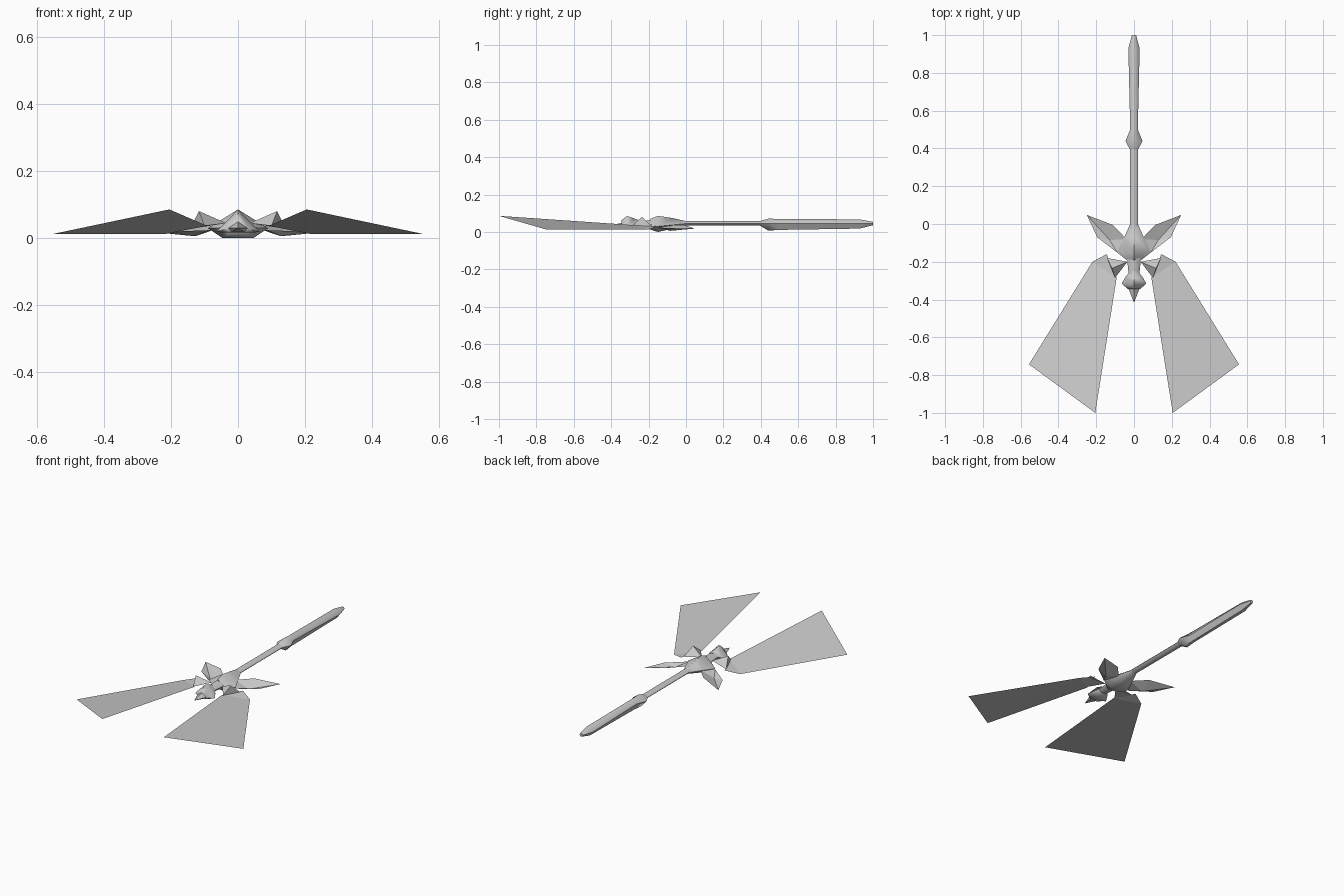
import bpy
import bmesh
import math

cube = bpy.data.objects.get("Cube")
if cube:
    bpy.data.objects.remove(cube, do_unlink=True)

grey = bpy.data.materials.new("plain grey")
grey.use_nodes = True
grey.diffuse_color = (0.6, 0.6, 0.6, 1)
grey.node_tree.nodes["Principled BSDF"].inputs["Base Color"].default_value = (0.6, 0.6, 0.6, 1)


def finish(name, bm, smooth=None):
    me = bpy.data.meshes.new(name)
    bm.to_mesh(me)
    bm.free()
    me.materials.append(grey)
    ob = bpy.data.objects.new(name, me)
    bpy.context.collection.objects.link(ob)
    if smooth:
        bpy.ops.object.select_all(action='DESELECT')
        ob.select_set(True)
        bpy.context.view_layer.objects.active = ob
        bpy.ops.object.shade_smooth_by_angle(angle=math.radians(smooth))
    return ob


def loft(name, stations, smooth=50):
    """Six-sided loft along y. Station: y, half width, top z, middle z,
    bottom z, half width of top, half width of bottom."""
    bm = bmesh.new()
    rings = []
    for y, w, top, mid, bot, wt, wb in stations:
        pts = [(wt, top), (w, mid), (wb, bot), (-wb, bot), (-w, mid), (-wt, top)]
        rings.append([bm.verts.new((x, y, z)) for x, z in pts])
    for a, b in zip(rings, rings[1:]):
        for i in range(6):
            j = (i + 1) % 6
            bm.faces.new((a[i], a[j], b[j], b[i]))
    bm.faces.new(rings[0])
    bm.faces.new(rings[-1])
    bmesh.ops.remove_doubles(bm, verts=bm.verts, dist=0.0005)
    bmesh.ops.recalc_face_normals(bm, faces=bm.faces)
    return finish(name, bm, smooth)


def pair(name, points, faces, sheet=True):
    """Builds a left part and its mirrored right twin."""
    for side, s in (("left", 1), ("right", -1)):
        bm = bmesh.new()
        vs = [bm.verts.new((s * x, y, z)) for x, y, z in points]
        for f in faces:
            bm.faces.new([vs[i] for i in f])
        bmesh.ops.recalc_face_normals(bm, faces=bm.faces)
        if sheet:  # open sheets face upward
            bm.normal_update()
            for f in bm.faces:
                if f.normal.z < 0:
                    f.normal_flip()
        finish(side + "_" + name, bm)


# Torso: peaked back with a flat belly, narrowing into the tail
loft("torso", [
    (0.00, 0.020, 0.058, 0.045, 0.034, 0.006, 0.010),
    (-0.07, 0.052, 0.074, 0.038, 0.018, 0.000, 0.028),
    (-0.15, 0.090, 0.086, 0.030, 0.000, 0.000, 0.045),
    (-0.19, 0.040, 0.070, 0.032, 0.012, 0.000, 0.030),
], 60)

# Neck
loft("neck", [
    (-0.17, 0.038, 0.062, 0.040, 0.020, 0.012, 0.020),
    (-0.27, 0.028, 0.058, 0.040, 0.024, 0.010, 0.015),
])

# Head with wide cheeks, and a pointed snout
loft("head", [
    (-0.25, 0.020, 0.062, 0.045, 0.026, 0.006, 0.012),
    (-0.28, 0.045, 0.074, 0.032, 0.020, 0.000, 0.030),
    (-0.315, 0.065, 0.086, 0.020, 0.017, 0.000, 0.050),
    (-0.345, 0.032, 0.062, 0.028, 0.018, 0.000, 0.024),
], 60)
loft("snout", [
    (-0.335, 0.032, 0.052, 0.030, 0.018, 0.000, 0.022),
    (-0.415, 0.001, 0.031, 0.030, 0.029, 0.000, 0.001),
])

# Long tail with a flared collar and a heavy end
loft("tail_rod", [
    (-0.03, 0.022, 0.058, 0.046, 0.034, 0.010, 0.010),
    (0.42, 0.022, 0.058, 0.046, 0.034, 0.010, 0.010),
])
loft("tail_end", [
    (0.395, 0.022, 0.058, 0.046, 0.034, 0.010, 0.010),
    (0.44, 0.045, 0.071, 0.046, 0.007, 0.012, 0.010),
    (0.50, 0.020, 0.070, 0.046, 0.011, 0.009, 0.008),
    (0.93, 0.030, 0.067, 0.044, 0.018, 0.010, 0.010),
    (1.00, 0.011, 0.054, 0.045, 0.036, 0.005, 0.005),
])

# Large flat wings spread toward the front
pair("wing",
     [(0.145, -0.16, 0.030), (0.22, -0.20, 0.012), (0.556, -0.743, 0.012),
      (0.205, -1.0, 0.086), (0.092, -0.285, 0.037)],
     [(0, 1, 4), (1, 2, 3), (1, 3, 4)])

# Peaked shoulders joining wings to torso
pair("shoulder",
     [(0.035, -0.20, 0.045), (0.10, -0.285, 0.037), (0.142, -0.18, 0.028),
      (0.117, -0.235, 0.081)],
     [(0, 1, 3), (1, 2, 3), (2, 0, 3), (0, 2, 1)], sheet=False)

# Small creased fins swept toward the back
pair("rear_fin",
     [(0.04, -0.08, 0.036), (0.112, -0.005, 0.036), (0.25, 0.048, 0.018),
      (0.195, -0.07, 0.020), (0.088, -0.152, 0.024), (0.128, -0.085, 0.006)],
     [(0, 1, 5), (1, 2, 5), (2, 3, 5), (3, 4, 5), (4, 0, 5)])
